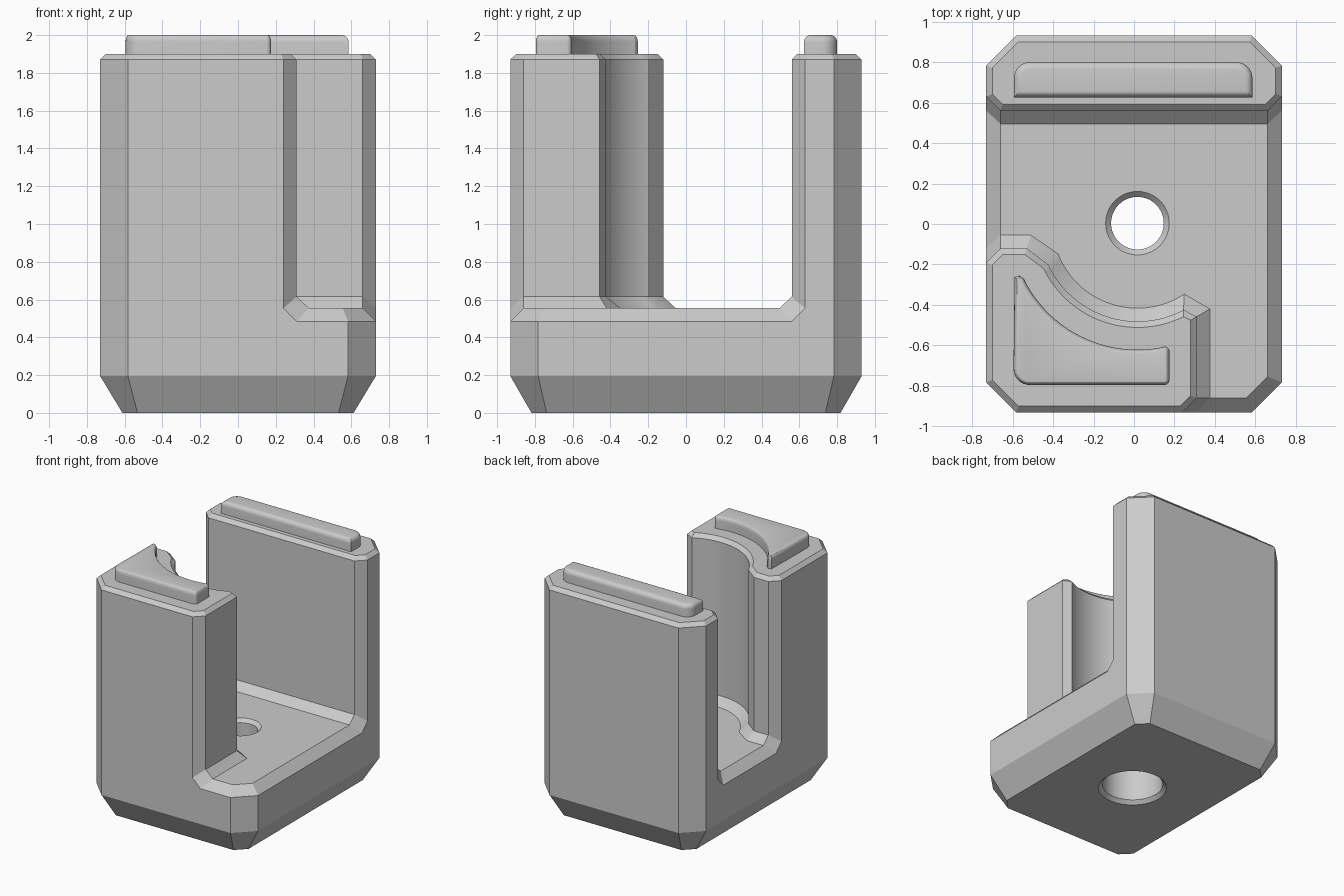
import bpy
import bmesh
from math import cos, sin, pi, radians
from mathutils import Vector

if "Cube" in bpy.data.objects:
    bpy.data.objects.remove(bpy.data.objects["Cube"], do_unlink=True)

grey = bpy.data.materials.new("plain grey")
grey.use_nodes = True
COLOUR = (0.6, 0.6, 0.6, 1)
grey.diffuse_color = COLOUR
grey.node_tree.nodes["Principled BSDF"].inputs["Base Color"].default_value = COLOUR

W, D, CORNER = 0.73, 0.93, 0.147      # half width, half depth, corner cut
EDGE, FLARE, RIM = 0.07, 0.065, 0.03  # floor-edge bevel, wall flare, top bevel
FLOOR, TOP, PAD_TOP = 0.555, 1.9, 2.0
HX, HY = 0.017, 0.004                 # centre of hole and of the scooped wall


def loft(name, rings):
    """Closed solid through rings of equal point count, bottom to top."""
    bm = bmesh.new()
    loops = [[bm.verts.new(p) for p in ring] for ring in rings]
    n = len(loops[0])
    for a, b in zip(loops, loops[1:]):
        for i in range(n):
            j = (i + 1) % n
            bm.faces.new((a[i], a[j], b[j], b[i]))
    bm.faces.new(loops[0][::-1])
    bm.faces.new(loops[-1])
    bmesh.ops.recalc_face_normals(bm, faces=bm.faces)
    mesh = bpy.data.meshes.new(name)
    bm.to_mesh(mesh)
    bm.free()
    mesh.materials.append(grey)
    obj = bpy.data.objects.new(name, mesh)
    bpy.context.collection.objects.link(obj)
    return obj


def inset(points, d):
    """Move a counter-clockwise outline inward by d with mitred corners."""
    out = []
    for i, p in enumerate(points):
        p, a, b = (Vector(q) for q in (p, points[i - 1], points[(i + 1) % len(points)]))
        u, v = (p - a).normalized(), (b - p).normalized()
        m = Vector((-u.y, u.x)) + Vector((-v.y, v.x))
        out.append(tuple(p + m * (2 * d / m.length_squared)))
    return out


def at(points, z):
    return [(x, y, z) for x, y in points]


def arc(cx, cy, r, start, end, n):
    """Points on an arc, angles in degrees."""
    angles = [radians(start + (end - start) * i / n) for i in range(n + 1)]
    return [(cx + r * cos(a), cy + r * sin(a)) for a in angles]


def octagon(w, d, c):
    return [(c - w, -d), (w - c, -d), (w, c - d), (w, d - c),
            (w - c, d), (c - w, d), (-w, d - c), (-w, c - d)]


# Base block with tapered foot and bevelled floor edge
full = octagon(W, D, CORNER)
base = loft("base", [at(octagon(0.612, 0.818, 0.08), 0), at(full, 0.195),
                     at(full, FLOOR - EDGE), at(inset(full, EDGE), FLOOR)])

# Screw hole, counterbored from below
steps = [(-0.01, 0.262), (0.028, 0.224), (0.32, 0.224), (0.32, 0.13),
         (FLOOR - 0.027, 0.13), (FLOOR + 0.01, 0.167)]
cutter = loft("hole_cutter", [at(arc(HX, HY, r, 0, 360, 64)[:-1], z) for z, r in steps])
cutter.hide_render = True
cut = base.modifiers.new("hole", "BOOLEAN")
cut.object, cut.operation, cut.solver = cutter, "DIFFERENCE", "EXACT"
bpy.context.view_layer.objects.active = base
bpy.ops.object.modifier_apply(modifier="hole")
bpy.data.objects.remove(cutter, do_unlink=True)


def wall(name, points):
    """Upright wall; each point is (faces the floor, position, position at foot)."""
    outline = [p for _, p, _ in points]
    foot = [(x, y, FLOOR if inside else FLOOR - EDGE) for inside, _, (x, y) in points]
    neck = [(x, y, FLOOR + 0.06 if inside else FLOOR) for inside, (x, y), _ in points]
    root = [(x * 0.9, y * 0.9, 0.42) for x, y, _ in foot]
    return loft(name, [root, foot, neck, at(outline, TOP - RIM), at(inset(outline, RIM), TOP)])


def outer(x, y, dx=0, dy=0):
    return (False, (x, y), (x + dx, y + dy))


def inner(x, y, dx, dy):
    return (True, (x, y), (x + dx, y + dy))


# Back wall
back_wall = wall("back_wall", [
    outer(W - CORNER, D), outer(CORNER - W, D), outer(-W, D - CORNER),
    outer(-W, 0.63, 0, -EDGE), inner(EDGE - W, 0.56, 0, -FLARE),
    inner(W - EDGE, 0.56, 0, -FLARE), outer(W, 0.63, 0, -EDGE), outer(W, D - CORNER)])

# Front wall with a round scoop on its inner side
wall_arc = arc(HX, HY, 0.485, -62, -155, 28)
foot_arc = arc(HX, HY, 0.42, -56.6, -158.8, 28)
front_wall = wall("front_wall", [
    outer(CORNER - W, -D), outer(0.24, -D, EDGE, 0), inner(0.31, -0.86, FLARE, 0),
    inner(0.31, -0.457, FLARE, 0.037),
    *[(True, a, b) for a, b in zip(wall_arc, foot_arc)],
    inner(-0.53, -0.12, 0.02, FLARE), inner(EDGE - W, -0.12, 0, FLARE),
    outer(-W, -0.19, 0, EDGE), outer(-W, CORNER - D)])


def pad(name, outline, r):
    """Raised pad with a rounded top edge."""
    rings = [at(outline, TOP - 0.02)]
    for i in range(7):
        a = i / 6 * pi / 2
        rings.append(at(inset(outline, r * (1 - cos(a))), PAD_TOP - 0.036 * (1 - sin(a))))
    return loft(name, rings)


# Raised pads on the wall tops
back_pad = pad("back_pad", [
    (-0.593, 0.625), (0.585, 0.625),
    *arc(0.505, 0.72, 0.08, 0, 90, 8), *arc(-0.513, 0.72, 0.08, 90, 180, 8)], 0.035)
front_pad = pad("front_pad", [
    *arc(-0.515, -0.715, 0.08, 180, 270, 8),
    *arc(0.15, -0.77, 0.025, -90, 0, 6), *arc(0.15, -0.63, 0.025, 0, 90, 6),
    *arc(HX, HY, 0.625, -79, -154, 24),
    (-0.565, -0.255), (-0.59, -0.262)], 0.018)

# Smooth the round surfaces, keep the bevels crisp
bpy.ops.object.select_all(action="DESELECT")
for obj in (base, back_wall, front_wall, back_pad, front_pad):
    obj.select_set(True)
bpy.ops.object.shade_smooth_by_angle(angle=radians(20))
